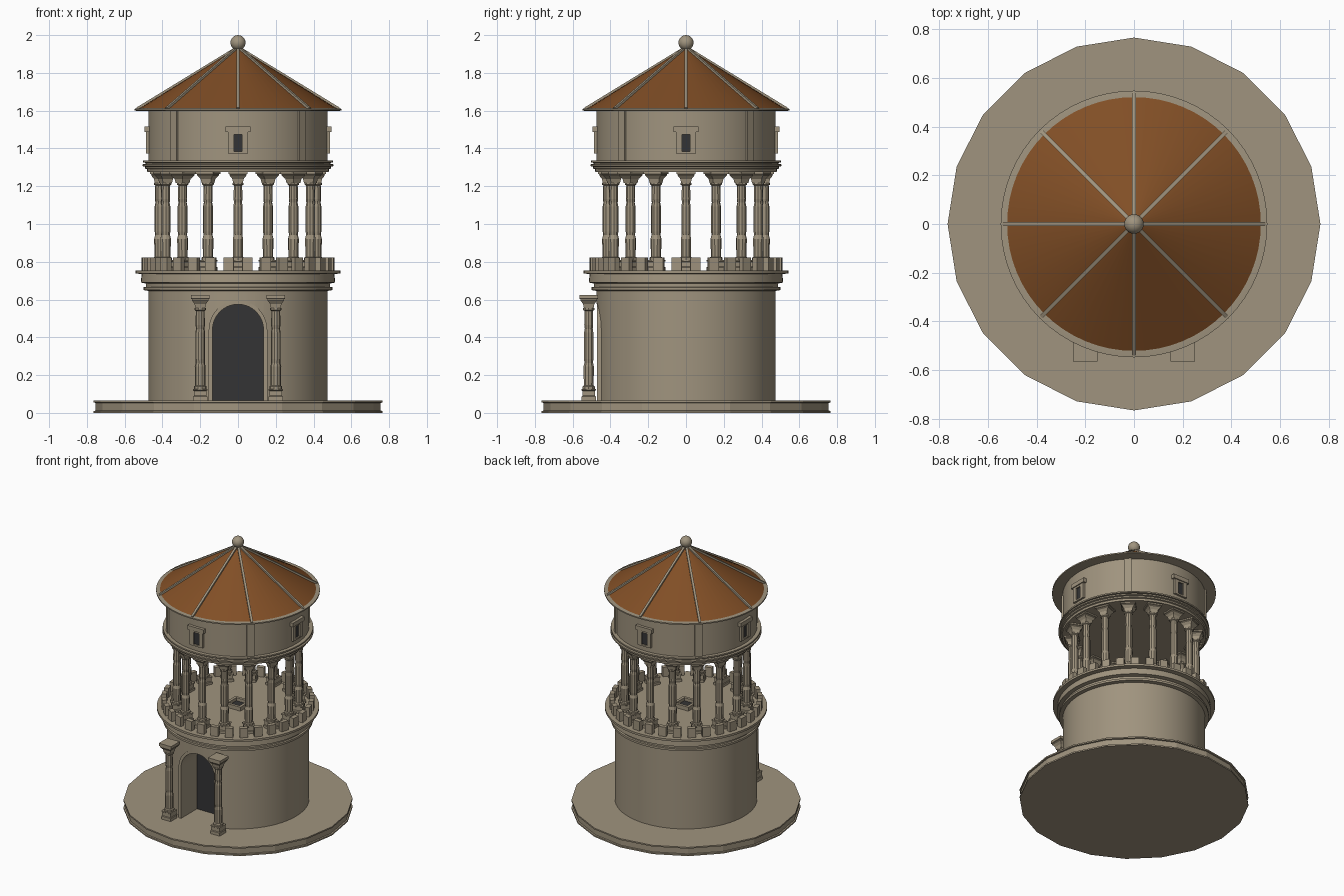
import bpy, bmesh, math
from mathutils import Matrix, Vector

default = bpy.data.objects.get("Cube")
if default:
    bpy.data.objects.remove(default)


def material(name, rgb):
    mat = bpy.data.materials.new(name)
    mat.use_nodes = True
    mat.diffuse_color = (*rgb, 1)
    mat.node_tree.nodes["Principled BSDF"].inputs["Base Color"].default_value = (*rgb, 1)
    return mat


STONE = material("beige stone", (0.35, 0.295, 0.21))
TILE = material("brown roof", (0.22, 0.077, 0.019))
DARK = material("dark opening", (0.034, 0.034, 0.035))


def finish(name, bm, mat, smooth=False):
    bmesh.ops.recalc_face_normals(bm, faces=bm.faces)
    mesh = bpy.data.meshes.new(name)
    bm.to_mesh(mesh)
    bm.free()
    mesh.materials.append(mat)
    ob = bpy.data.objects.new(name, mesh)
    bpy.context.collection.objects.link(ob)
    if smooth:
        smooth_object(ob)
    return ob


def activate(ob):
    bpy.ops.object.select_all(action='DESELECT')
    ob.select_set(True)
    bpy.context.view_layer.objects.active = ob


def smooth_object(ob):
    activate(ob)
    bpy.ops.object.shade_smooth_by_angle(angle=math.radians(30))


def lathe(bm, profile, sides, phase=0.0):
    """Closed turned solid from (radius, height) pairs."""
    rings = []
    for r, z in profile:
        angles = [phase + math.tau * i / sides for i in range(sides)]
        rings.append([bm.verts.new((r * math.cos(a), r * math.sin(a), z)) for a in angles])
    for low, high in zip(rings, rings[1:]):
        for i in range(sides):
            j = (i + 1) % sides
            bm.faces.new((low[i], low[j], high[j], high[i]))
    bm.faces.new(rings[0][::-1])
    bm.faces.new(rings[-1])


def square(bm, profile):
    """Four-sided stack from (half width, height) pairs."""
    lathe(bm, [(h * math.sqrt(2), z) for h, z in profile], 4, math.pi / 4)


def box(bm, size, loc, turn=Matrix()):
    bmesh.ops.create_cube(bm, size=1, matrix=turn @ Matrix.Translation(loc) @ Matrix.Diagonal((*size, 1)))


def turned(name, profile, sides, mat=STONE, smooth=True):
    bm = bmesh.new()
    lathe(bm, profile, sides)
    return finish(name, bm, mat, smooth)


def spin(i, count, offset=0.0):
    return Matrix.Rotation(math.tau * (i + offset) / count, 4, 'Z')


# Base slab, lower tower, floor cornice
turned("base_slab", [(.765, 0), (.765, .01), (.755, .012), (.755, .053),
                     (.765, .055), (.765, .065)], 20, smooth=False)
drum = turned("lower_drum", [(.475, .06), (.475, .66)], 64)
turned("floor_cornice", [(.47, .645), (.5, .65), (.5, .665), (.488, .667), (.488, .685),
                         (.515, .69), (.51, .735), (.542, .738), (.542, .753)], 64)

# Arched doorway
GROUND, SPRING = 0.06, 0.44


def arch(r, ground=GROUND, steps=20):
    curve = [(r * math.cos(math.pi * i / steps), SPRING + r * math.sin(math.pi * i / steps))
             for i in range(steps + 1)]
    return [(r, ground)] + curve + [(-r, ground)]


def arch_solid(name, r, front, back, mat, ground=GROUND):
    bm = bmesh.new()
    face = bm.faces.new([bm.verts.new((x, front, z)) for x, z in arch(r, ground)])
    side = bmesh.ops.extrude_face_region(bm, geom=[face])["geom"]
    moved = [v for v in side if isinstance(v, bmesh.types.BMVert)]
    bmesh.ops.translate(bm, verts=moved, vec=(0, back - front, 0))
    return finish(name, bm, mat)


cutter = arch_solid("door_cutter", 0.145, -0.6, -0.275, STONE, 0.0)
cutter.hide_render = True
cut = drum.modifiers.new("doorway", 'BOOLEAN')
cut.operation = 'DIFFERENCE'
cut.solver = 'EXACT'
cut.object = cutter
activate(drum)
bpy.ops.object.modifier_apply(modifier=cut.name)
bpy.data.objects.remove(cutter)
smooth_object(drum)
arch_solid("door_panel", 0.14, -0.285, -0.278, DARK)

bm = bmesh.new()
loops = [[bm.verts.new((x, y, z)) for x, z in arch(r)]
         for r, y in ((.135, -.47), (.155, -.47), (.155, -.28), (.135, -.28))]
for k in range(4):
    a, b = loops[k], loops[(k + 1) % 4]
    for i in range(len(a) - 1):
        bm.faces.new((a[i], a[i + 1], b[i + 1], b[i]))
finish("door_surround", bm, STONE, True)

# Column with square plinth, worn shaft and flared capital
bm = bmesh.new()
square(bm, [(.038, 0), (.038, .022), (.034, .026), (.034, .052), (.038, .055), (.038, .062)])
lathe(bm, [(.034, .062), (.034, .075), (.027, .08), (.029, .18), (.024, .2), (.026, .22),
           (.026, .36), (.022, .38), (.025, .4), (.023, .475), (.031, .48), (.031, .49)], 10)
square(bm, [(.026, .49), (.03, .512), (.044, .53), (.044, .537), (.05, .54), (.05, .56)])
first = finish("entrance_column_left", bm, STONE)
first.location = (0.2, -0.515, 0.065)


def copy_column(name, loc, angle=0.0, height=1.0):
    ob = bpy.data.objects.new(name, first.data)
    bpy.context.collection.objects.link(ob)
    ob.location = loc
    ob.rotation_euler.z = angle
    ob.scale.z = height


copy_column("entrance_column_right", (-0.2, -0.515, 0.065))
for i in range(16):
    a = math.tau * i / 16
    copy_column(f"gallery_column_{i + 1}", (.415 * math.cos(a), .415 * math.sin(a), .75), a, .955)

# Battlements around the gallery
bm = bmesh.new()
for i in range(32):
    box(bm, (.032, .054, .072), (.494, 0, .786), spin(i, 32, .5))
finish("battlements", bm, STONE)

# Floor hatch
bm = bmesh.new()
for i in range(4):
    box(bm, (.02, .13, .03), (.055, 0, .767), spin(i, 4))
finish("hatch_rim", bm, STONE)
bm = bmesh.new()
box(bm, (.094, .094, .006), (0, 0, .757))
finish("hatch_opening", bm, DARK)

# Upper drum with its cornice
turned("upper_cornice", [(.48, 1.275), (.482, 1.29), (.492, 1.293), (.492, 1.303), (.505, 1.306),
                         (.505, 1.316), (.49, 1.318), (.49, 1.324), (.502, 1.326), (.502, 1.336)], 64)
turned("upper_drum", [(.475, 1.33), (.475, 1.602)], 64)
bm = bmesh.new()
for i in range(4):
    box(bm, (.03, .05, .268), (.469, 0, 1.468), spin(i, 4, .5))
finish("pilasters", bm, STONE)

# Four windows
frames, panes = bmesh.new(), bmesh.new()
for i in range(4):
    turn = spin(i, 4)
    for side in (-1, 1):
        box(frames, (.03, .03, .112), (.473, side * .037, 1.43), turn)
    box(frames, (.03, .05, .012), (.4725, 0, 1.379), turn)
    box(frames, (.03, .05, .014), (.4725, 0, 1.48), turn)
    box(frames, (.04, .132, .03), (.475, 0, 1.501), turn)
    box(panes, (.008, .046, .1), (.475, 0, 1.43), turn)
finish("window_frames", frames, STONE)
finish("window_openings", panes, DARK)

# Roof, eaves, ribs and finial
turned("eaves", [(.535, 1.598), (.547, 1.601), (.547, 1.61), (.52, 1.613)], 64)
turned("roof", [(.522, 1.612), (.004, 1.932)], 64, TILE)
bm = bmesh.new()
foot, top = Vector((.535, 0, 1.61)), Vector((0, 0, 1.937))
slope = Matrix.Rotation(math.atan2(top.z - foot.z, foot.x), 4, 'Y')
for i in range(8):
    place = spin(i, 8) @ Matrix.Translation((foot + top) / 2) @ slope
    box(bm, ((top - foot).length, .016, .014), (0, 0, 0), place)
finish("roof_ribs", bm, STONE)
bm = bmesh.new()
bmesh.ops.create_uvsphere(bm, u_segments=24, v_segments=14, radius=.04,
                          matrix=Matrix.Translation((0, 0, 1.96)))
finish("finial_ball", bm, STONE, True)
